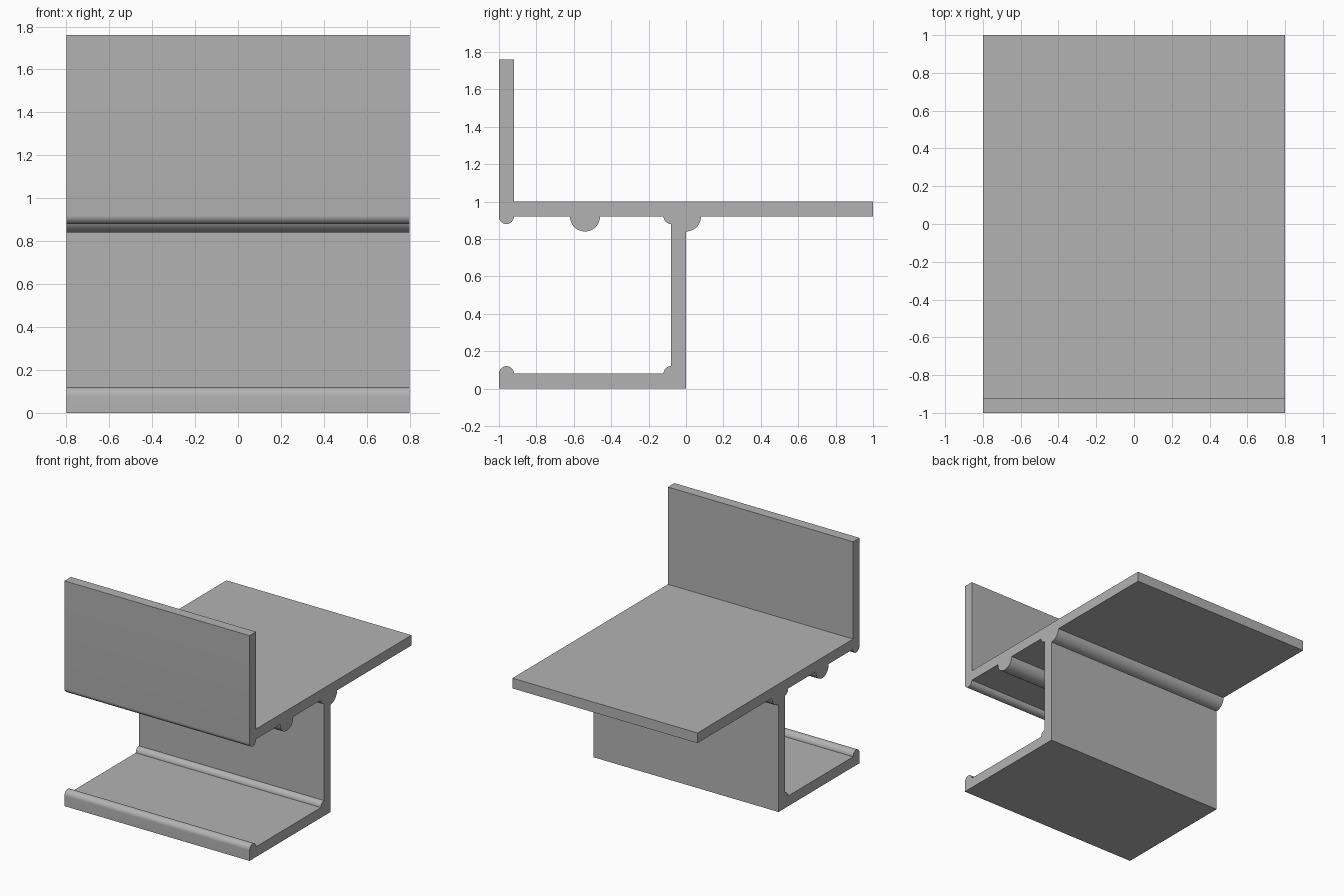
import bpy
import bmesh
from math import cos, sin, radians

cube = bpy.data.objects.get("Cube")
if cube:
    bpy.data.objects.remove(cube, do_unlink=True)

HALF = 0.8          # half the extrusion length
T = 0.08            # wall thickness
SMALL, LARGE = T / 2, T
SHELF = 1.0 - T     # underside of the shelf

metal = bpy.data.materials.new("light grey metal")
metal.use_nodes = True
grey = (0.45, 0.45, 0.45, 1)
metal.diffuse_color = grey
metal.node_tree.nodes["Principled BSDF"].inputs["Base Color"].default_value = grey


def arc(y, z, r, start, end, steps):
    """Points along an arc in the y-z plane, angles in degrees."""
    angles = [radians(start + (end - start) * i / steps) for i in range(steps + 1)]
    return [(y + r * cos(a), z + r * sin(a)) for a in angles]


# Cross-section, going round from the foot of the upright lip
profile = [(-1, 1.76), (-1 + T, 1.76), (-1 + T, 1), (1, 1), (1, SHELF)]
profile += arc(0, SHELF, LARGE, 0, -90, 12)              # rear bead under shelf
profile += [(0, 0), (-1, 0)]                             # web and base
profile += arc(-1 + SMALL, T, SMALL, 180, 0, 20)         # bead on base edge
profile += arc(-T, T, SMALL, 180, 90, 10)                # lower inner corner bead
profile += arc(-T, SHELF, SMALL, 270, 180, 10)           # upper inner corner bead
profile += arc(-0.54, SHELF, LARGE, 0, -180, 24)         # middle bead
profile += arc(-1 + SMALL, SHELF, SMALL, 0, -180, 20)    # bead under the lip

# Extrude the section along x
bm = bmesh.new()
section = bm.faces.new([bm.verts.new((-HALF, y, z)) for y, z in profile])
result = bmesh.ops.extrude_face_region(bm, geom=[section], use_keep_orig=True)
end_verts = [v for v in result["geom"] if isinstance(v, bmesh.types.BMVert)]
bmesh.ops.translate(bm, verts=end_verts, vec=(2 * HALF, 0, 0))
bmesh.ops.recalc_face_normals(bm, faces=bm.faces)

# Triangulate the concave end caps
caps = [f for f in bm.faces if len(f.verts) > 4]
bmesh.ops.triangulate(bm, faces=caps, ngon_method='EAR_CLIP')

mesh = bpy.data.meshes.new("extruded_rail")
bm.to_mesh(mesh)
bm.free()
mesh.materials.append(metal)
rail = bpy.data.objects.new("extruded_rail", mesh)
bpy.context.collection.objects.link(rail)

# Smooth beads, sharp corners
bpy.ops.object.select_all(action='DESELECT')
rail.select_set(True)
bpy.context.view_layer.objects.active = rail
bpy.ops.object.shade_smooth_by_angle(angle=radians(30))
